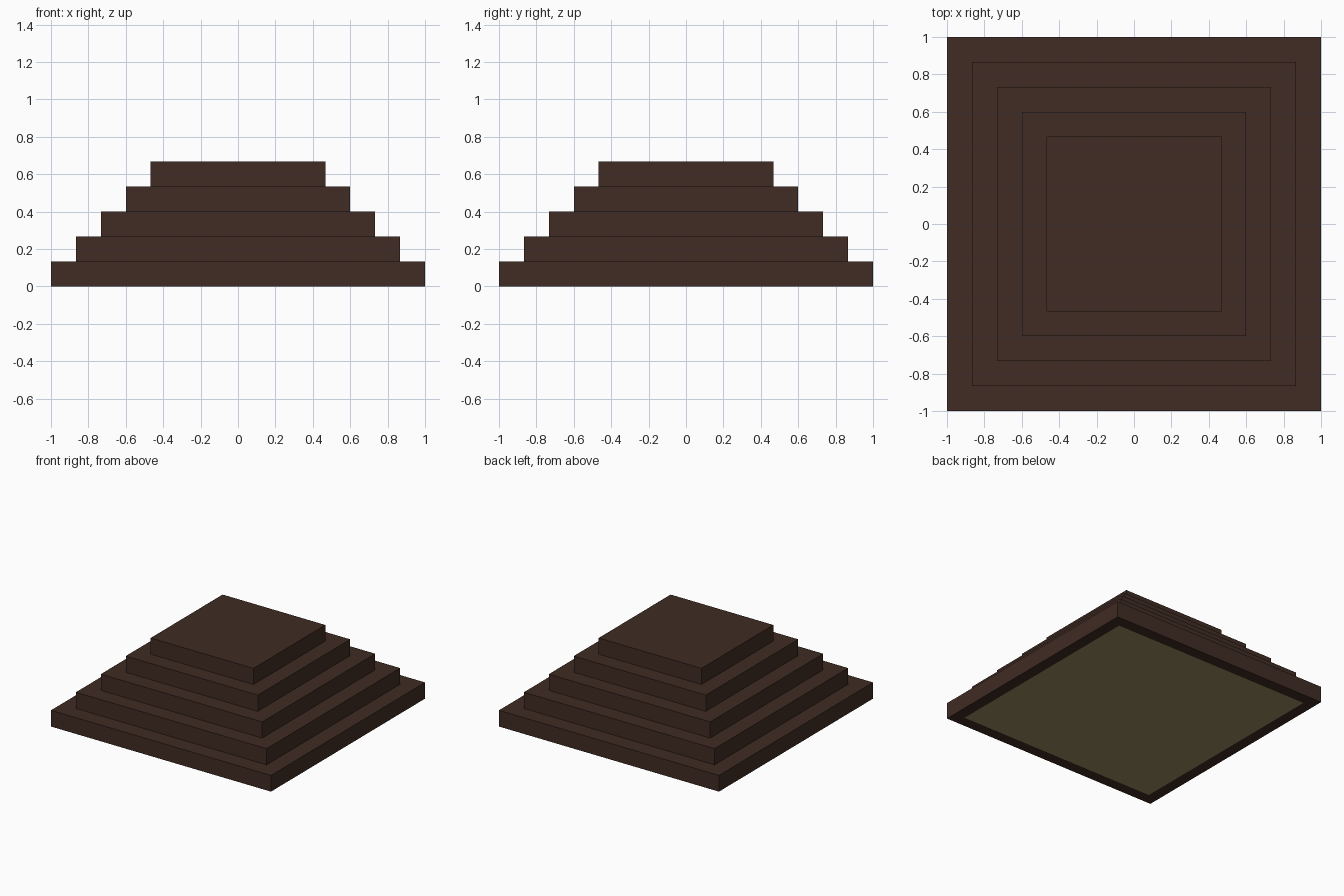
import bpy
import bmesh

cube = bpy.data.objects.get("Cube")
if cube:
    bpy.data.objects.remove(cube, do_unlink=True)


def make_material(name, color):
    mat = bpy.data.materials.new(name)
    mat.use_nodes = True
    mat.diffuse_color = color
    mat.node_tree.nodes["Principled BSDF"].inputs["Base Color"].default_value = color
    return mat


brown = make_material("dark brown", (0.052, 0.025, 0.017, 1))
olive = make_material("olive", (0.31, 0.26, 0.12, 1))

TIERS = 5
STEP = 2 / 15  # height and tread depth of every tier


def make_tier(index):
    """Square slab, narrower by one tread on each side than the one below."""
    width = 2 - 2 * STEP * index
    bm = bmesh.new()
    bmesh.ops.create_cube(bm, size=1)
    bmesh.ops.scale(bm, vec=(width, width, STEP), verts=bm.verts)
    bmesh.ops.translate(bm, vec=(0, 0, STEP * (index + 0.5)), verts=bm.verts)

    # Olive panel inset in the underside of the base
    if index == 0:
        bm.normal_update()
        bottom = [f for f in bm.faces if f.normal.z < -0.5]
        bmesh.ops.inset_region(bm, faces=bottom, thickness=STEP)
        bottom[0].material_index = 1

    name = "base_tier" if index == 0 else f"tier_{index + 1}"
    mesh = bpy.data.meshes.new(name)
    bm.to_mesh(mesh)
    bm.free()
    mesh.materials.append(brown)
    mesh.materials.append(olive)
    obj = bpy.data.objects.new(name, mesh)
    bpy.context.collection.objects.link(obj)


# Stepped stack
for i in range(TIERS):
    make_tier(i)
